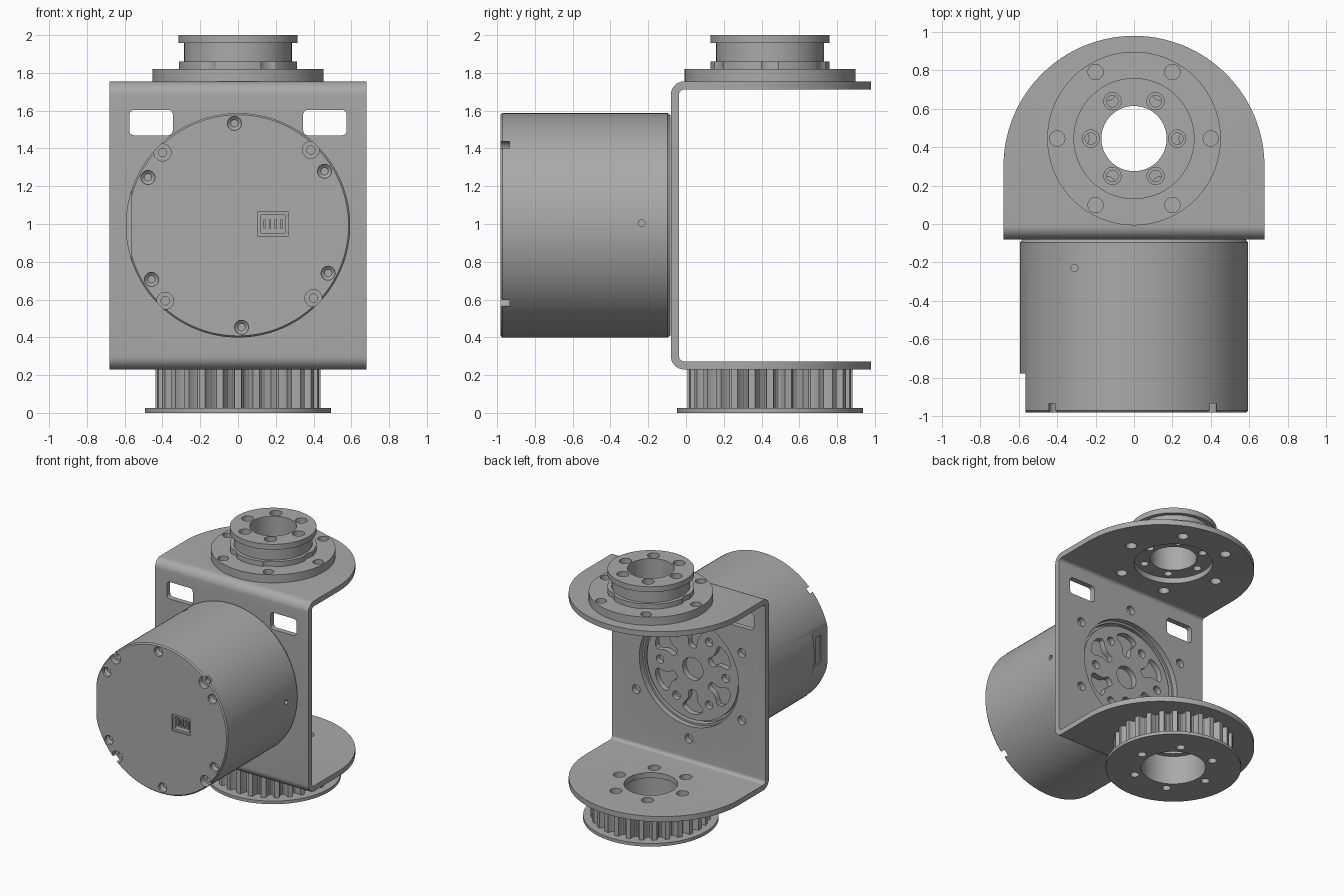
import bpy, bmesh
from math import sin, cos, pi, radians
from mathutils import Vector

if "Cube" in bpy.data.objects:
    bpy.data.objects.remove(bpy.data.objects["Cube"])

grey = bpy.data.materials.new("machined_grey")
grey.use_nodes = True
grey.diffuse_color = (0.4, 0.4, 0.4, 1)
grey.node_tree.nodes["Principled BSDF"].inputs["Base Color"].default_value = (0.4, 0.4, 0.4, 1)

HUB = 0.445      # y of the vertical axis
MID = 0.993      # z of the motor axis


def place(axis, a, b, d):
    return {"x": (d, a, b), "y": (a, d, b), "z": (a, b, d)}[axis]


def circle(r, a=0, b=0, n=24, start=0):
    return [(a + r * cos(start + 2 * pi * i / n), b + r * sin(start + 2 * pi * i / n)) for i in range(n)]


def arc(r, a, b, deg0, deg1, n=8):
    steps = [radians(deg0 + (deg1 - deg0) * i / n) for i in range(n + 1)]
    return [(a + r * cos(t), b + r * sin(t)) for t in steps]


def rounded(w, h, r, a, b):
    pts = []
    for sx, sy, d in ((1, 1, 0), (-1, 1, 90), (-1, -1, 180), (1, -1, 270)):
        pts += arc(r, a + sx * (w / 2 - r), b + sy * (h / 2 - r), d, d + 90, 5)
    return pts


def polar(r, degs, a=0, b=0):
    return [(a + r * cos(radians(d)), b + r * sin(radians(d))) for d in degs]


def loft(name, shells, axis):
    """Each shell is a list of (outline, depth) sections joined in order and capped."""
    bm = bmesh.new()
    for sections in shells:
        rings = [[bm.verts.new(place(axis, a, b, d)) for a, b in pts] for pts, d in sections]
        bm.faces.new(rings[0])
        bm.faces.new(rings[-1])
        for p, q in zip(rings, rings[1:]):
            for i in range(len(p)):
                j = (i + 1) % len(p)
                bm.faces.new((p[i], p[j], q[j], q[i]))
    bmesh.ops.recalc_face_normals(bm, faces=bm.faces)
    mesh = bpy.data.meshes.new(name)
    bm.to_mesh(mesh)
    bm.free()
    mesh.materials.append(grey)
    ob = bpy.data.objects.new(name, mesh)
    bpy.context.collection.objects.link(ob)
    return ob


def prism(outline, d0, d1):
    return [(outline, d0), (outline, d1)]


def boolean(ob, shells, axis, operation="DIFFERENCE"):
    cutter = loft("cutter", shells, axis)
    cutter.hide_render = True
    mod = ob.modifiers.new("cut", "BOOLEAN")
    mod.object, mod.operation, mod.solver = cutter, operation, "EXACT"
    mod.use_self = True
    bpy.context.view_layer.update()
    result = bpy.data.meshes.new_from_object(ob.evaluated_get(bpy.context.evaluated_depsgraph_get()))
    ob.modifiers.clear()
    ob.data = result
    bpy.data.objects.remove(cutter)


SIX = range(0, 360, 60)
SIX_TURNED = range(30, 390, 60)

# Bent sheet bracket: U profile trimmed to a round-ended outline
outer = [(1.1, 0.23)] + arc(0.07, -0.01, 0.30, 270, 180) + arc(0.07, -0.01, 1.685, 180, 90) + [(1.1, 1.755)]
inner = [(1.1, 1.712)] + arc(0.027, -0.01, 1.685, 90, 180) + arc(0.027, -0.01, 0.30, 180, 270) + [(1.1, 0.273)]
bracket = loft("bracket", [prism(outer + inner, -0.8, 0.8)], "x")
tongue = [(-0.68, -0.2), (0.68, -0.2)] + arc(0.68, 0, 0.3, 0, 180, 64)
boolean(bracket, [prism(tongue, -0.1, 2.1)], "z", "INTERSECT")
cuts = [prism(circle(0.285, 0, HUB, 64), 1.6, 1.9), prism(circle(0.195, 0, HUB, 64), 0.1, 0.4)]
cuts += [prism(circle(0.04, a, b), 1.6, 1.9) for a, b in polar(0.4, SIX, 0, HUB)]
cuts += [prism(circle(0.045, a, b), 0.1, 0.4) for a, b in polar(0.28, SIX, 0, HUB)]
boolean(bracket, cuts, "z")
cuts = [prism(rounded(0.23, 0.135, 0.025, s * 0.46, 1.537), -0.2, 0.1) for s in (-1, 1)]
cuts += [prism(circle(0.44, 0, MID, 80), -0.2, 0.1)]
cuts += [prism(circle(0.035, a, b), -0.2, 0.1) for a, b in polar(0.54, SIX_TURNED, 0, MID)]
boolean(bracket, cuts, "y")

# Motor body with softened rims
def ring(r):
    return circle(r, 0, MID, 128)

motor = loft("motor_body", [[(ring(0.585), -0.982), (ring(0.594), -0.972), (ring(0.594), -0.097),
                             (ring(0.582), -0.081)]], "y")
# Flat on one side of the front cover, with a cable slot
boolean(motor, [prism([(-0.7, 0.7), (-0.565, 0.7), (-0.565, 1.3), (-0.7, 1.3)], -1.1, -0.78)], "y")
boolean(motor, [prism(rounded(0.07, 0.22, 0.01, -0.87, MID), -0.7, -0.555)], "x")
# Cover screws, rim notches and connector pocket
cuts = []
for a, b in polar(0.54, range(32, 392, 60), 0, MID):
    cuts += [[(circle(0.037, a, b), -1.05), (circle(0.037, a, b), -0.96), (circle(0.02, a, b), -0.945)]]
for a, b in polar(0.555, (46, 136, 226, 316), 0, MID):
    cuts += [prism(circle(0.045, a, b), -1.05, -0.935), prism(circle(0.022, a, b), -0.94, -0.9)]
cuts += [prism(rounded(0.165, 0.135, 0.01, 0.185, 1.0), -1.05, -0.972),
         prism(rounded(0.13, 0.1, 0.008, 0.185, 1.0), -0.975, -0.93)]
boolean(motor, cuts, "y")
# Small side holes
boolean(motor, [prism(circle(0.018, -0.235, 1.005, 16), 0.5, 0.7)], "x")
boolean(motor, [prism(circle(0.018, -0.31, -0.23, 16), 1.4, 1.7)], "z")

# Output face: rim groove, centre bore, screw holes and lobed pockets
boolean(motor, [prism(ring(0.425), -0.13, 0)], "y")
rotor = loft("rotor_plate", [prism(ring(0.405), -0.2, -0.085)], "y")
cuts = [prism(circle(0.09, 0, MID, 40), -0.18, 0)]
cuts += [prism(circle(0.033, a, b), -0.18, 0) for a, b in polar(0.29, SIX, 0, MID)]
for d in SIX_TURNED:
    lobe = []
    for r, off in ((0.18, -12), (0.25, -8), (0.34, -19), (0.375, 0), (0.34, 19), (0.25, 8), (0.18, 12), (0.165, 0)):
        lobe += polar(r, [d + off], 0, MID)
    # Chaikin smoothing rounds the lobes
    for _ in range(2):
        nxt = lobe[1:] + lobe[:1]
        lobe = [tuple(Vector(p).lerp(Vector(q), t)) for p, q in zip(lobe, nxt) for t in (0.25, 0.75)]
    cuts += [prism(lobe, -0.17, 0)]
boolean(rotor, cuts, "y")

# Connector pins
loft("connector_pins", [prism(rounded(0.012, 0.05, 0.003, 0.14 + 0.03 * i, 1.0), -0.94, -0.965) for i in range(4)], "y")

# Top adapter: base disc, scalloped step, neck and cap
def hub_ring(r):
    return circle(r, 0, HUB, 96)

bore = [prism(circle(0.17, 0, HUB, 64), 1.6, 2.1)]
small = [prism(circle(0.03, a, b), 1.6, 1.9) for a, b in polar(0.225, SIX, 0, HUB)]
large = [prism(circle(0.045, a, b), 1.84, 2.1) for a, b in polar(0.225, SIX, 0, HUB)]
bolts = polar(0.4, SIX, 0, HUB)

base = loft("adapter_base", [prism(hub_ring(0.452), 1.755, 1.82)], "z")
boolean(base, bore + small + [prism(circle(0.04, a, b), 1.7, 1.9) for a, b in bolts], "z")
step = loft("adapter_step", [prism(hub_ring(0.315), 1.82, 1.86)], "z")
boolean(step, bore + small + [prism(circle(0.1, a, b, 32), 1.7, 1.9) for a, b in bolts], "z")
neck = loft("adapter_neck", [[(hub_ring(0.285), 1.86), (hub_ring(0.285), 1.957), (hub_ring(0.315), 1.957),
                              (hub_ring(0.315), 2.0)]], "z")
boolean(neck, bore + large, "z")

# Toothed belt pulley with its end flange
TEETH = 28
outline = []
for i in range(TEETH):
    for r, t in ((0.437, -0.18), (0.437, 0.18), (0.405, 0.25), (0.387, 0.38), (0.383, 0.5), (0.387, 0.62), (0.405, 0.75)):
        outline += polar(r, [(i + t) * 360 / TEETH], 0, HUB)
holes = [prism(circle(0.235, 0, HUB, 64), -0.1, 0.3)]
holes += [prism(circle(0.032, a, b), -0.1, 0.3) for a, b in polar(0.3, SIX, 0, HUB)]
for name, shape, low, high in (("pulley_teeth", outline, 0.025, 0.23), ("pulley_flange", hub_ring(0.492), 0, 0.025)):
    boolean(loft(name, [prism(shape, low, high)], "z"), holes, "z")

# Smooth round surfaces, keep edges crisp
for ob in bpy.context.collection.objects:
    if ob.type == "MESH" and ob.data.materials and ob.data.materials[0] == grey:
        bpy.ops.object.select_all(action="DESELECT")
        ob.select_set(True)
        bpy.context.view_layer.objects.active = ob
        bpy.ops.object.shade_smooth_by_angle(angle=radians(25))
